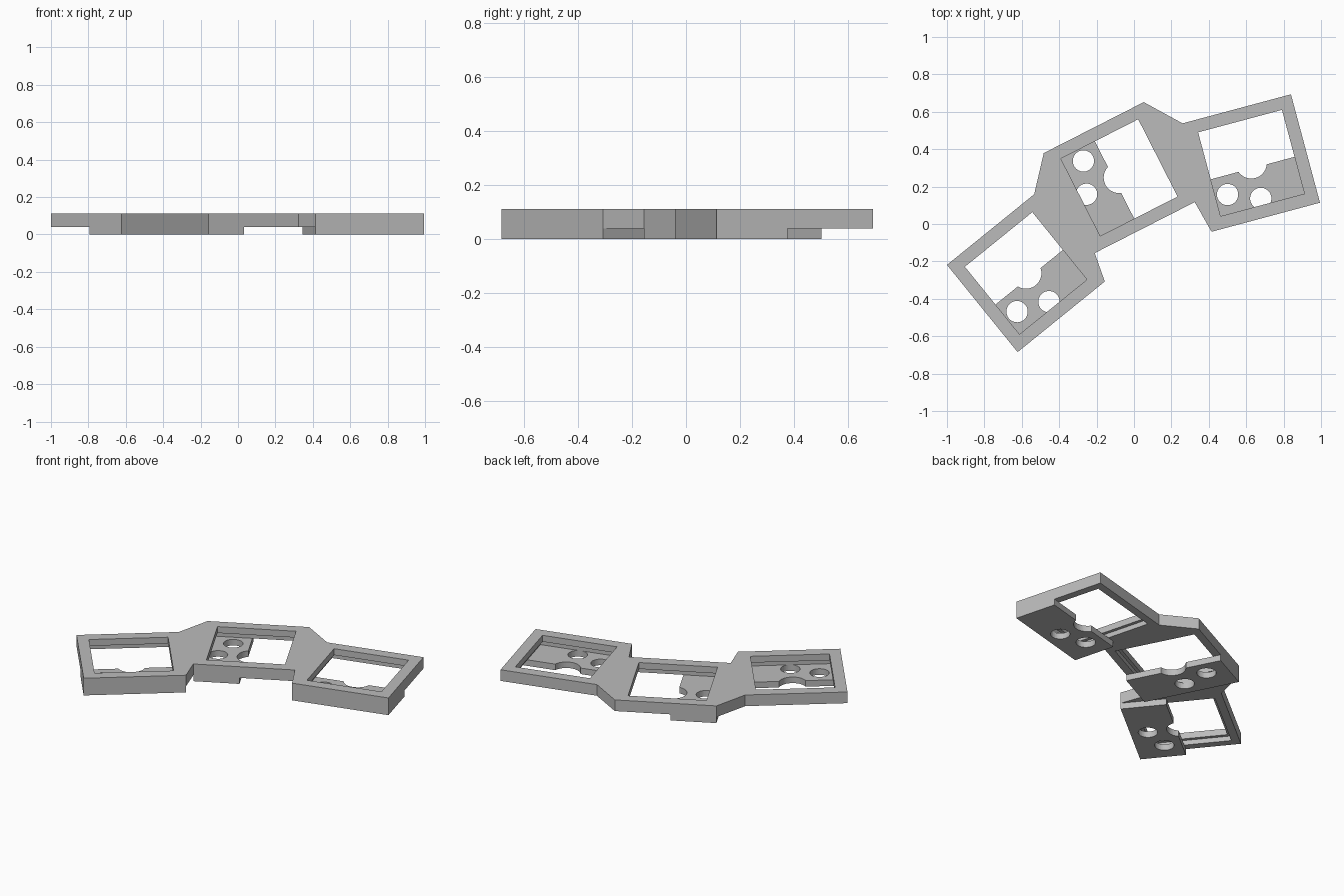
import bpy, bmesh, math
from mathutils import Matrix

cube = bpy.data.objects.get("Cube")
if cube:
    bpy.data.objects.remove(cube, do_unlink=True)

# Shared sizes
HALF = 0.3          # outer half-width of one bay
OPEN = 0.232        # half-width of the opening
NOTCH = 0.252       # half-width of the wider pocket under the lip
Z_PLATE, Z_LIP, Z_TOP = 0.039, 0.07, 0.111
EDGE_Y, ARC_R, HOLE_R = -0.028, 0.083, 0.057

grey = bpy.data.materials.new("plain grey")
grey.use_nodes = True
colour = (0.5, 0.5, 0.5, 1)
grey.diffuse_color = colour
grey.node_tree.nodes["Principled BSDF"].inputs["Base Color"].default_value = colour


def prism(name, points, z0, z1, matrix=Matrix()):
    """Extrude a counter-clockwise outline between two heights."""
    bm = bmesh.new()
    face = bm.faces.new([bm.verts.new((x, y, z0)) for x, y in points])
    top = bmesh.ops.extrude_face_region(bm, geom=[face])["geom"]
    verts = [v for v in top if isinstance(v, bmesh.types.BMVert)]
    bmesh.ops.translate(bm, verts=verts, vec=(0, 0, z1 - z0))
    bm.transform(matrix)
    bmesh.ops.recalc_face_normals(bm, faces=bm.faces)
    mesh = bpy.data.meshes.new(name)
    bm.to_mesh(mesh)
    bm.free()
    mesh.materials.append(grey)
    obj = bpy.data.objects.new(name, mesh)
    bpy.context.collection.objects.link(obj)
    return obj


def square(h):
    return [(-h, -h), (h, -h), (h, h), (-h, h)]


def arc(cx, cy, r, a0, a1, n):
    step = (a1 - a0) / n
    return [(cx + r * math.cos(a0 + i * step), cy + r * math.sin(a0 + i * step))
            for i in range(n + 1)]


def cut(obj, cutters):
    """Subtract the cutters, bake the result and remove them."""
    for c in cutters:
        c.hide_render = True
        mod = obj.modifiers.new("cut", 'BOOLEAN')
        mod.operation, mod.solver, mod.object = 'DIFFERENCE', 'EXACT', c
    deps = bpy.context.evaluated_depsgraph_get()
    mesh = bpy.data.meshes.new_from_object(obj.evaluated_get(deps))
    obj.modifiers.clear()
    obj.data = mesh
    for c in cutters:
        bpy.data.objects.remove(c, do_unlink=True)


def place(x, y, degrees):
    return Matrix.Translation((x, y, 0)) @ Matrix.Rotation(math.radians(degrees), 4, 'Z')


# Bays: name, placement, extra turn of the lower plate
bays = [("right", place(-0.578, -0.263, 39), 0),
        ("middle", place(-0.079, 0.248, 27), -90),
        ("left", place(0.627, 0.326, 15), 0)]


def corner(bay, sx, sy):
    p = bays[bay][1] @ Matrix.Translation((sx * HALF, sy * HALF, 0))
    return p.translation.xy


# Joined upper frame, running round the outside of the three bays
order = [(0, -1, 1), (0, -1, -1), (0, 1, -1), (1, -1, -1), (1, 1, -1),
         (2, -1, -1), (2, 1, -1), (2, 1, 1), (2, -1, 1),
         (1, 1, 1), (1, -1, 1), (0, 1, 1)]
frame = prism("frame", [corner(*c) for c in order], Z_PLATE, Z_TOP)
cutters = []
for name, m, turn in bays:
    cutters.append(prism("opening_cutter", square(OPEN), -0.1, 0.3, m))
    cutters.append(prism("pocket_cutter", square(NOTCH), -0.1, Z_LIP, m))
cut(frame, cutters)

# Lower half plates with a centre notch and two round holes
a = math.asin(-EDGE_Y / ARC_R)
outline = [(-HALF, EDGE_Y), (-HALF, -HALF), (HALF, -HALF), (HALF, EDGE_Y)]
outline += arc(0, 0, ARC_R, -a, a - math.pi, 20)
for name, m, turn in bays:
    m = m @ Matrix.Rotation(math.radians(turn), 4, 'Z')
    plate = prism(name + "_lower_plate", outline, 0, Z_PLATE, m)
    cut(plate, [prism("hole_cutter", arc(x, y, HOLE_R, 0, math.tau, 40)[:-1], -0.1, 0.1, m)
                for x, y in ((-0.166, -0.13), (0, -0.196))])
